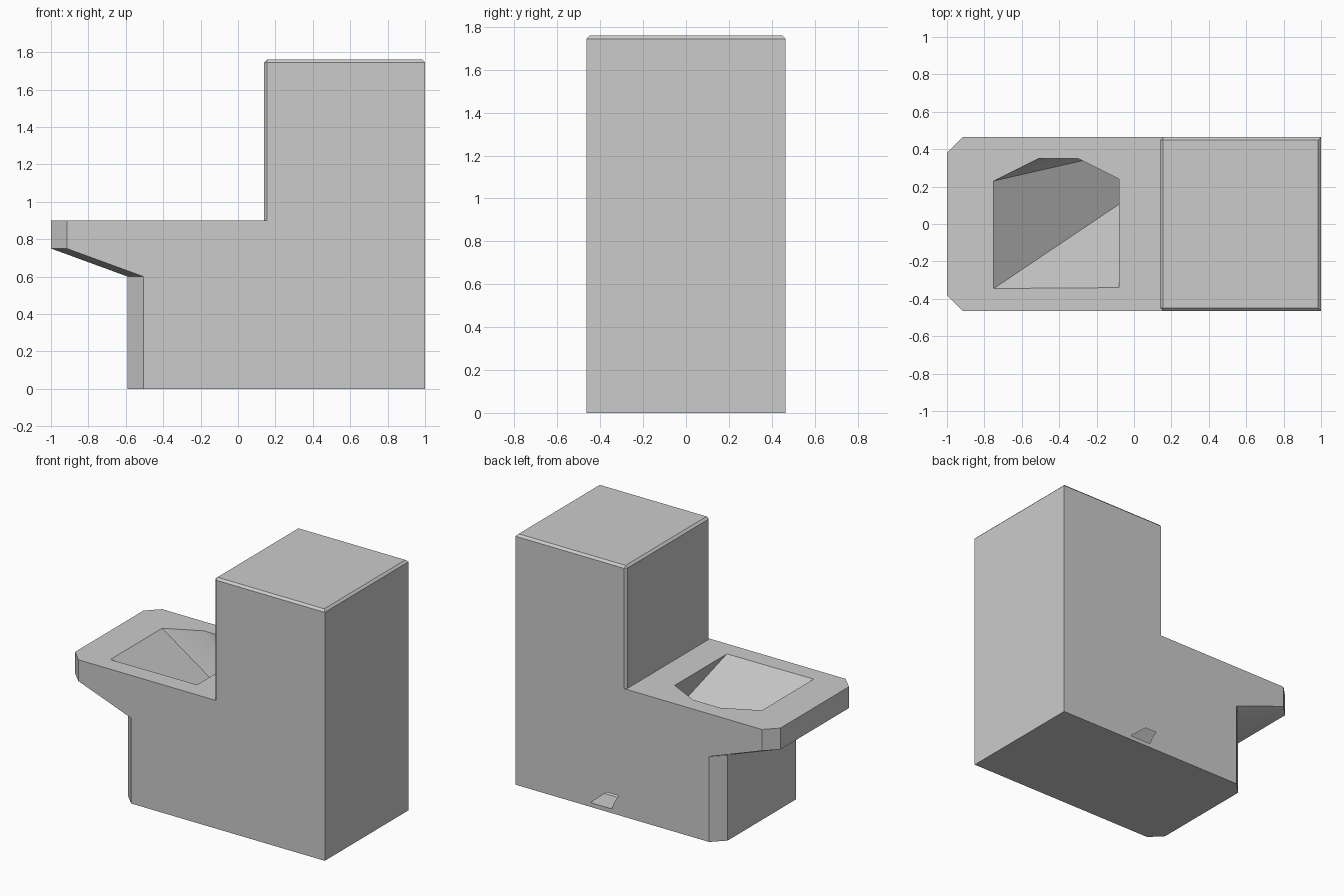
import bpy, bmesh, math

old = bpy.data.objects.get("Cube")
if old:
    bpy.data.objects.remove(old, do_unlink=True)

grey = bpy.data.materials.new("plain_grey")
grey.use_nodes = True
COLOUR = (0.6, 0.6, 0.6, 1)
grey.diffuse_color = COLOUR
grey.node_tree.nodes["Principled BSDF"].inputs["Base Color"].default_value = COLOUR

HALF = 0.465    # half width
RIM = 0.90      # rim height
TANK_X = 0.14   # tank front


def finish(name, bm):
    bmesh.ops.recalc_face_normals(bm, faces=bm.faces)
    mesh = bpy.data.meshes.new(name)
    bm.to_mesh(mesh)
    bm.free()
    mesh.materials.append(grey)
    obj = bpy.data.objects.new(name, mesh)
    bpy.context.collection.objects.link(obj)
    return obj


def loft(name, rings):
    """Capped skin through rings with equal point counts."""
    bm = bmesh.new()
    loops = [[bm.verts.new(p) for p in ring] for ring in rings]
    for a, b in zip(loops, loops[1:]):
        n = len(a)
        for i in range(n):
            j = (i + 1) % n
            bm.faces.new((a[i], a[j], b[j], b[i]))
    bm.faces.new(loops[0])
    bm.faces.new(loops[-1])
    return finish(name, bm)


def smooth(obj, degrees):
    bpy.ops.object.select_all(action='DESELECT')
    obj.select_set(True)
    bpy.context.view_layer.objects.active = obj
    bpy.ops.object.shade_smooth_by_angle(angle=math.radians(degrees))


def outline(front, z):
    """Rectangle with two chamfered front corners."""
    c = 0.085
    return [(1, -HALF, z), (1, HALF, z), (front + c, HALF, z),
            (front, HALF - c, z), (front, c - HALF, z), (front + c, -HALF, z)]


# Pedestal flaring out into the overhanging rim
base = loft("bowl_and_pedestal", [outline(f, z) for f, z in
            ((-0.59, 0), (-0.59, 0.6), (-1, 0.75), (-1, RIM))])

# Slanted funnel basin, breaking out low on the rear side
mouth = [(-0.75, -0.345), (-0.08, -0.34), (-0.08, 0.24),
         (-0.3, 0.35), (-0.51, 0.35), (-0.75, 0.23)]
lip, drain = [], []
for x, y in mouth:
    lip.append((x, y, RIM))
    drain.append((0.48 + 0.36 * x, 0.39 + 0.26 * y, 0.03))
# Continue the funnel slightly above the rim for a clean cut
top = [tuple(p + (p - q) * 0.01 for p, q in zip(a, b)) for a, b in zip(lip, drain)]
cutter = loft("basin_cutter", [drain, top])
cutter.hide_render = True
cut = base.modifiers.new("basin", 'BOOLEAN')
cut.operation = 'DIFFERENCE'
cut.solver = 'EXACT'
cut.object = cutter
bpy.context.view_layer.objects.active = base
bpy.ops.object.modifier_apply(modifier=cut.name)
bpy.data.objects.remove(cutter, do_unlink=True)
smooth(base, 40)

# Tank with softened top and front corners, open where it meets the base
bm = bmesh.new()
bmesh.ops.create_cube(bm, size=1)
for v in bm.verts:
    v.co.x = 1 if v.co.x > 0 else TANK_X
    v.co.y *= 2 * HALF
    v.co.z = 1.76 if v.co.z > 0 else RIM
soft = [e for e in bm.edges
        if all(v.co.z > 1.7 for v in e.verts)
        or (all(v.co.x < 0.5 for v in e.verts)
            and abs(e.verts[0].co.z - e.verts[1].co.z) > 0.1)]
bmesh.ops.bevel(bm, geom=soft, offset=0.015, segments=1, affect='EDGES')
bmesh.ops.delete(bm, geom=[f for f in bm.faces
                           if f.calc_center_median().z < RIM + 0.001], context='FACES')
tank = finish("tank", bm)
smooth(tank, 30)
